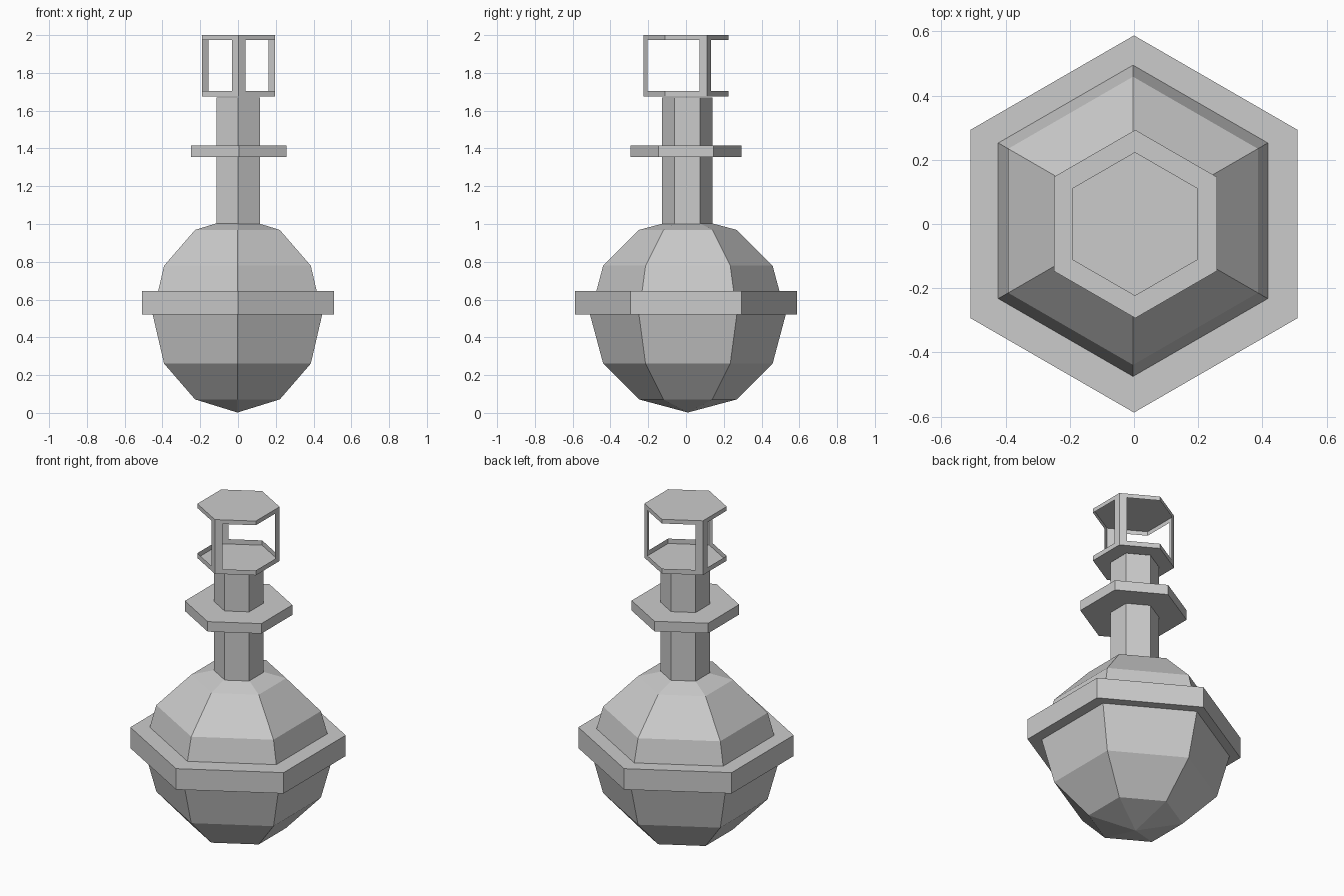
import bpy, bmesh, math
from mathutils import Matrix, Vector

if "Cube" in bpy.data.objects:
    bpy.data.objects.remove(bpy.data.objects["Cube"])


def finish(name, bm, offset=(0, 0, 0)):
    bmesh.ops.remove_doubles(bm, verts=bm.verts, dist=0.0005)
    bmesh.ops.recalc_face_normals(bm, faces=bm.faces)
    bmesh.ops.translate(bm, verts=bm.verts, vec=offset)
    mesh = bpy.data.meshes.new(name)
    bm.to_mesh(mesh)
    bm.free()
    obj = bpy.data.objects.new(name, mesh)
    bpy.context.collection.objects.link(obj)
    return obj


def corner(i, r):
    """Hexagon corner i; corner 0 points to the front."""
    a = math.radians(-90 + 60 * i)
    return Vector((r * math.cos(a), r * math.sin(a), 0))


def hex_prism(name, r, z0, z1, offset=(0, 0, 0)):
    bm = bmesh.new()
    base = bm.faces.new([bm.verts.new(corner(i, r) + Vector((0, 0, z0))) for i in range(6)])
    new = bmesh.ops.extrude_face_region(bm, geom=[base], use_keep_orig=True)["geom"]
    top = [v for v in new if isinstance(v, bmesh.types.BMVert)]
    bmesh.ops.translate(bm, verts=top, vec=(0, 0, z1 - z0))
    return finish(name, bm, offset)


# Round six-sided body
bm = bmesh.new()
bmesh.ops.create_uvsphere(bm, u_segments=6, v_segments=6, radius=0.518,
                          matrix=Matrix.Translation((0, 0, 0.52)))
finish("body", bm, (-0.003, 0.01, 0))

# Belt, neck and collar
hex_prism("belt", 0.587, 0.52, 0.645)
hex_prism("neck", 0.134, 0.98, 1.67, (0.001, 0.006, 0))
hex_prism("collar", 0.293, 1.355, 1.415, (0.004, 0, 0))

# Thin open cage: two plates with lips, joined by three angled posts
R, STRIP = 0.224, 0.041
Z = [1.675, 1.704, 1.975, 2.0]
bm = bmesh.new()


def panel(a, b, z0, z1):
    pts = [(a, z0), (b, z0), (b, z1), (a, z1)]
    bm.faces.new([bm.verts.new((p.x, p.y, z)) for p, z in pts])


for z in (Z[0], Z[3]):
    ring = []
    for i in range(0, 6, 2):
        p, before, after = corner(i, R), corner(i - 1, R), corner(i + 1, R)
        ring += [p.lerp(before, STRIP / R), p, p.lerp(after, STRIP / R), after]
    bm.faces.new([bm.verts.new((p.x, p.y, z)) for p in ring])
for i in range(0, 6, 2):
    p = corner(i, R)
    for side in (-1, 1):
        q = corner(i + side, R)
        m = p.lerp(q, STRIP / R)
        for k in range(3):
            panel(p, m, Z[k], Z[k + 1])
        panel(m, q, Z[0], Z[1])
        panel(m, q, Z[2], Z[3])
finish("top_cage", bm, (0.003, 0, 0))
